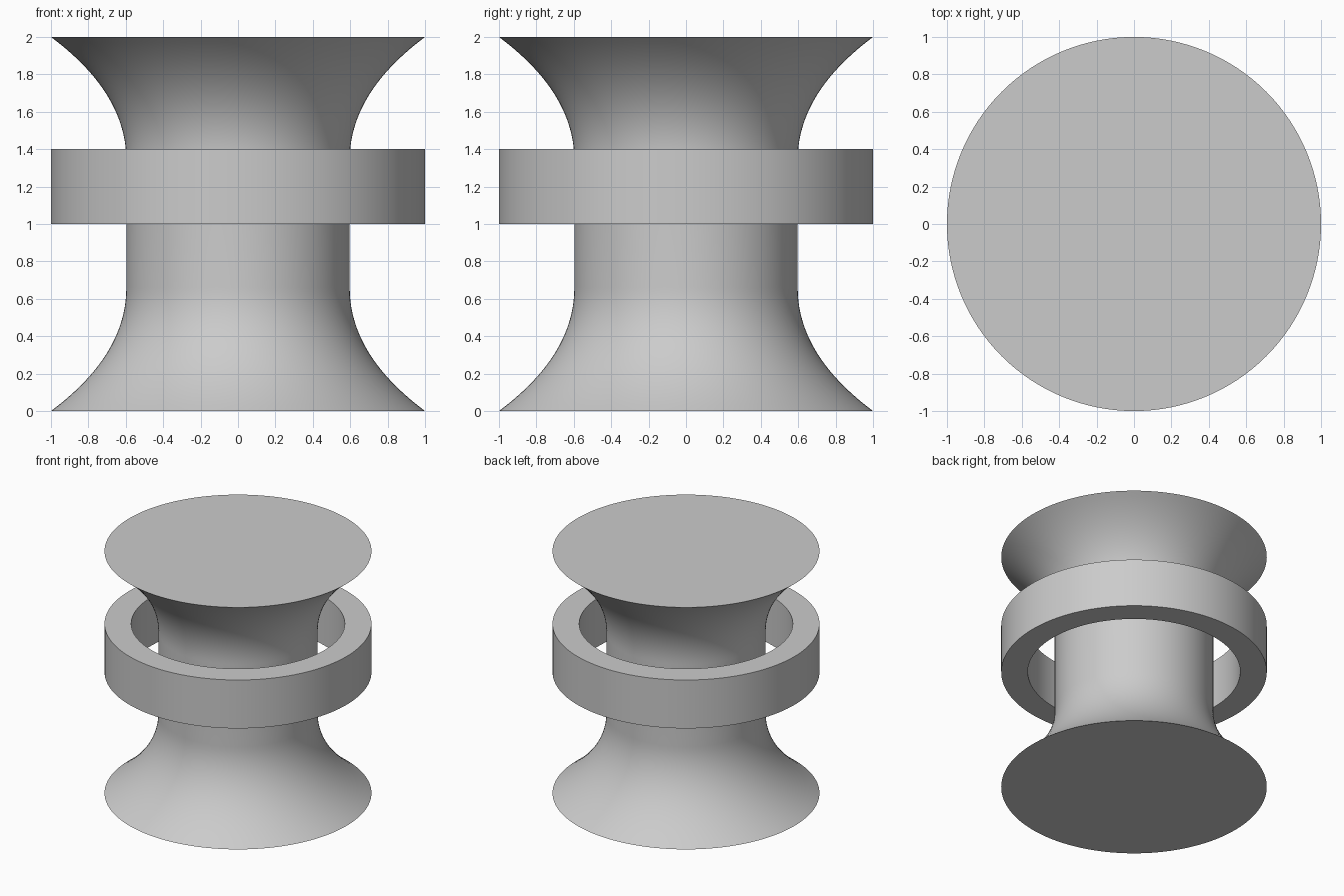
import bpy
import math

cube = bpy.data.objects.get("Cube")
if cube:
    bpy.data.objects.remove(cube, do_unlink=True)

SIDES = 128

grey = bpy.data.materials.new("plain grey")
grey.use_nodes = True
COLOUR = (0.6, 0.6, 0.6, 1)
grey.diffuse_color = COLOUR
grey.node_tree.nodes["Principled BSDF"].inputs["Base Color"].default_value = COLOUR


def revolve(name, profile, closed=False):
    """Spin an (r, z) profile round the z axis; open profiles get flat caps."""
    n = len(profile)
    verts = []
    for i in range(SIDES):
        a = 2 * math.pi * i / SIDES
        verts += [(r * math.cos(a), r * math.sin(a), z) for r, z in profile]
    faces = []
    for i in range(SIDES):
        p, q = i * n, (i + 1) % SIDES * n
        for j in range(n if closed else n - 1):
            k = (j + 1) % n
            faces.append((p + j, q + j, q + k, p + k))
    if not closed:
        faces.append([i * n for i in reversed(range(SIDES))])
        faces.append([i * n + n - 1 for i in range(SIDES)])
    mesh = bpy.data.meshes.new(name)
    mesh.from_pydata(verts, [], faces)
    mesh.materials.append(grey)
    obj = bpy.data.objects.new(name, mesh)
    bpy.context.collection.objects.link(obj)
    bpy.ops.object.select_all(action="DESELECT")
    obj.select_set(True)
    bpy.context.view_layer.objects.active = obj
    bpy.ops.object.shade_smooth_by_angle(angle=math.radians(30))
    return obj


# Spool body: a flared quadratic curve, mirrored about mid height
STEPS = 20
flare = []
for i in range(STEPS + 1):
    t = i / STEPS
    flare.append((0.597 + 0.403 * (1 - t) ** 2, 0.6 * t * (1 - t) + 0.66 * t * t))
revolve("spool_body", flare + [(r, 2 - z) for r, z in reversed(flare)])

# Loose ring floating round the waist
revolve("outer_ring", [(0.8, 1.0), (1.0, 1.0), (1.0, 1.4), (0.8, 1.4)], closed=True)
